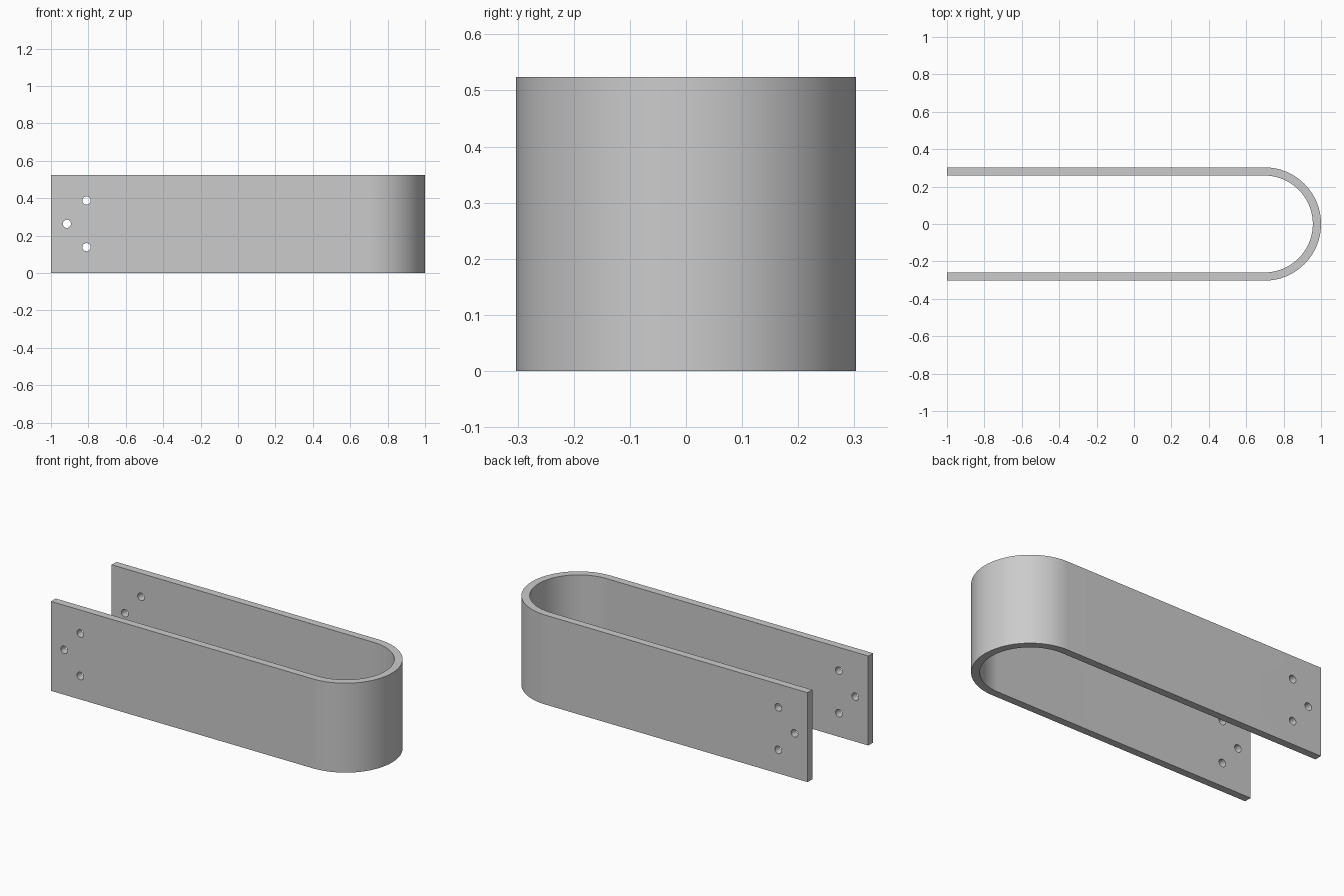
import bpy, bmesh, math
from mathutils import Matrix

cube = bpy.data.objects.get("Cube")
if cube:
    bpy.data.objects.remove(cube, do_unlink=True)

HEIGHT, RADIUS, THICK = 0.524, 0.303, 0.044
BEND_X = 1 - RADIUS
SEGMENTS = 64
HOLE_RADIUS = 0.022
HOLES = [(-0.915, 0.263), (-0.81, 0.387), (-0.81, 0.138)]

grey = bpy.data.materials.new("plain grey")
grey.use_nodes = True
grey.diffuse_color = (0.6, 0.6, 0.6, 1)
grey.node_tree.nodes["Principled BSDF"].inputs["Base Color"].default_value = (0.6, 0.6, 0.6, 1)


def make_object(name, bm):
    bmesh.ops.recalc_face_normals(bm, faces=bm.faces)
    mesh = bpy.data.meshes.new(name)
    bm.to_mesh(mesh)
    bm.free()
    mesh.materials.append(grey)
    obj = bpy.data.objects.new(name, mesh)
    bpy.context.collection.objects.link(obj)
    return obj


def u_path(r):
    """Straight arm, half-round bend, straight arm."""
    angles = [math.pi * (i / SEGMENTS - 0.5) for i in range(SEGMENTS + 1)]
    bend = [(BEND_X + r * math.cos(a), r * math.sin(a)) for a in angles]
    return [(-1, -r)] + bend + [(-1, r)]


# U-shaped strap, profile extruded upwards
bm = bmesh.new()
outline = u_path(RADIUS) + u_path(RADIUS - THICK)[::-1]
profile = bm.faces.new([bm.verts.new((x, y, 0)) for x, y in outline])
top = bmesh.ops.extrude_face_region(bm, geom=[profile])["geom"]
bmesh.ops.translate(bm, vec=(0, 0, HEIGHT),
                    verts=[v for v in top if isinstance(v, bmesh.types.BMVert)])
strap = make_object("u_strap", bm)

# Drill pins passing through both arms
bm = bmesh.new()
for x, z in HOLES:
    bmesh.ops.create_cone(
        bm, cap_ends=True, segments=32, radius1=HOLE_RADIUS, radius2=HOLE_RADIUS, depth=1,
        matrix=Matrix.Translation((x, 0, z)) @ Matrix.Rotation(math.pi / 2, 4, "X"))
drill = make_object("hole_cutter", bm)
drill.hide_render = True

# Cut the bolt holes, then discard the cutter
cut = strap.modifiers.new("bolt_holes", "BOOLEAN")
cut.operation = "DIFFERENCE"
cut.solver = "EXACT"
cut.object = drill
bpy.ops.object.select_all(action="DESELECT")
strap.select_set(True)
bpy.context.view_layer.objects.active = strap
bpy.ops.object.modifier_apply(modifier=cut.name)
bpy.data.objects.remove(drill, do_unlink=True)
bpy.ops.object.shade_smooth_by_angle(angle=math.radians(30))
